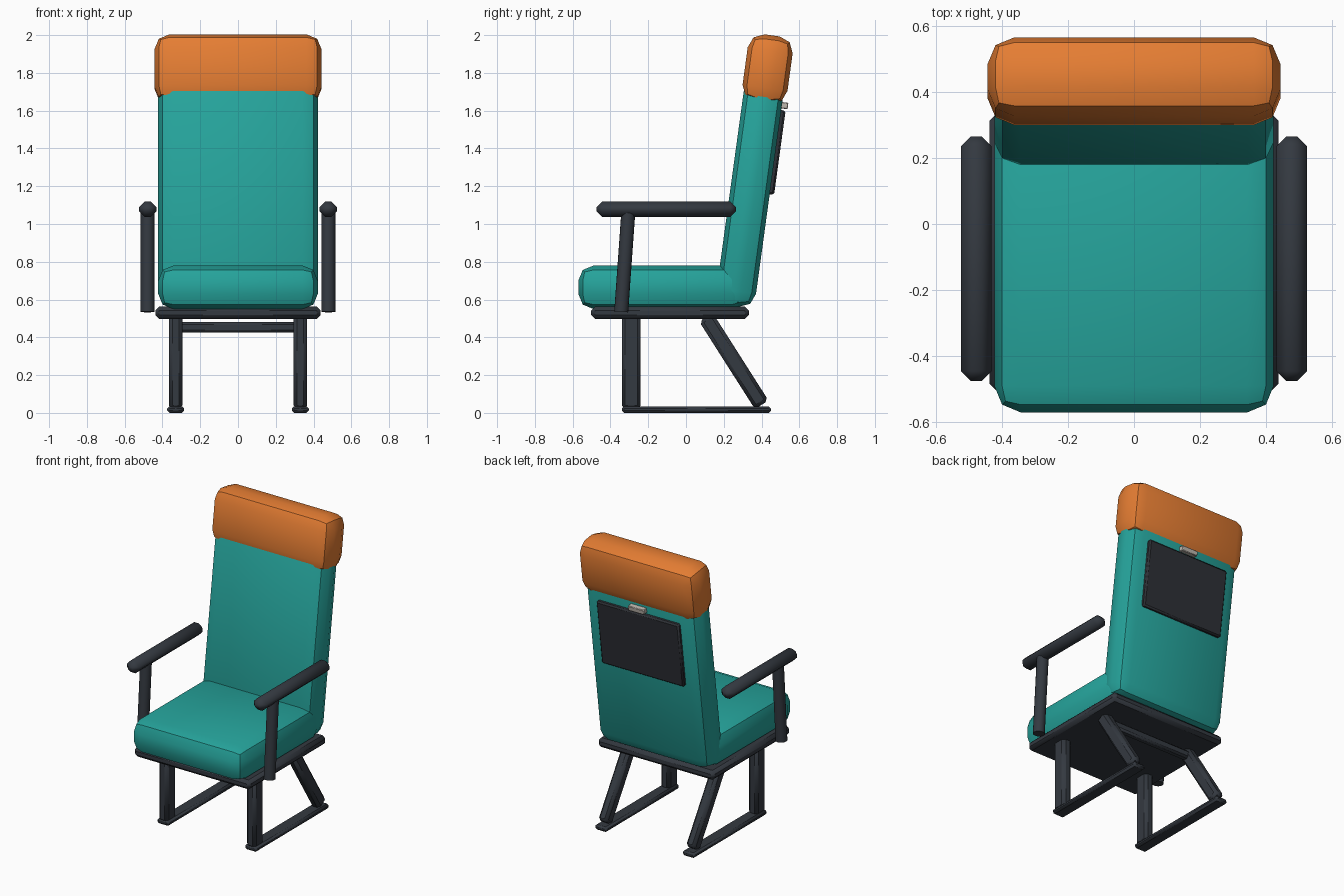
import bpy, math
from mathutils import Vector

if "Cube" in bpy.data.objects:
    bpy.data.objects.remove(bpy.data.objects["Cube"])


def material(name, rgb):
    m = bpy.data.materials.new(name)
    m.diffuse_color = (*rgb, 1)
    m.use_nodes = True
    m.node_tree.nodes["Principled BSDF"].inputs["Base Color"].default_value = m.diffuse_color
    return m


TEAL = material("teal fabric", (0.019, 0.372, 0.332))
ORANGE = material("orange fabric", (0.78, 0.205, 0.033))
DARK = material("dark metal", (0.034, 0.041, 0.052))
PANEL = material("black panel", (0.027, 0.030, 0.037))
LATCH = material("light grey", (0.52, 0.48, 0.43))
LEAN = math.radians(-7.8)


def finish(name, mat, angle=40):
    ob = bpy.context.object
    ob.name = name
    ob.data.materials.append(mat)
    bpy.ops.object.shade_smooth_by_angle(angle=math.radians(angle))
    return ob


def box(name, loc, size, mat, bevel=0.0, segments=1, tilt=0.0, angle=40):
    """Box with rounded edges, tilted about x."""
    bpy.ops.mesh.primitive_cube_add(size=1, location=loc, rotation=(tilt, 0, 0))
    ob = bpy.context.object
    ob.scale = size
    bpy.ops.object.transform_apply(location=False, rotation=False, scale=True)
    if bevel:
        mod = ob.modifiers.new("bevel", 'BEVEL')
        mod.width, mod.segments = bevel, segments
        bpy.ops.object.modifier_apply(modifier=mod.name)
    return finish(name, mat, angle)


def rod(name, a, b, radius, mat, sides=16):
    """Cylinder between two points."""
    a, b = Vector(a), Vector(b)
    d = b - a
    bpy.ops.mesh.primitive_cylinder_add(vertices=sides, radius=radius, depth=d.length,
                                        location=(a + b) / 2)
    bpy.context.object.rotation_euler = d.to_track_quat('Z', 'Y').to_euler()
    return finish(name, mat)


# Upholstery
box("seat_cushion", (0, -0.125, 0.665), (0.845, 0.89, 0.23), TEAL, 0.08, 2)
box("backrest", (0, 0.338, 1.165), (0.845, 0.21, 1.21), TEAL, 0.08, 2, LEAN)
box("headrest", (0, 0.432, 1.82), (0.885, 0.24, 0.36), ORANGE, 0.08, 2, LEAN)

# Rear panel and its latch
box("back_panel", (0, 0.476, 1.38), (0.62, 0.042, 0.45), PANEL, 0.01, 1, LEAN)
box("panel_latch", (0, 0.520, 1.627), (0.12, 0.04, 0.034), LATCH, 0.004, 1, LEAN)

# Seat frame and cross bar
box("seat_frame", (0, -0.085, 0.53), (0.875, 0.835, 0.064), DARK, 0.02, 1)
box("cross_bar", (0, 0.142, 0.453), (0.64, 0.05, 0.055), DARK, 0.012, 1)

# Mirrored legs, runners and arms
for side, s in (("left", -1), ("right", 1)):
    x = s * 0.33
    box(f"{side}_runner", (x, 0.055, 0.0175), (0.09, 0.79, 0.035), DARK, 0.012, 1)
    box(f"{side}_front_leg", (x, -0.29, 0.27), (0.07, 0.10, 0.50), DARK, 0.018, 1)
    box(f"{side}_rear_leg", (x, 0.253, 0.275), (0.07, 0.085, 0.55), DARK, 0.018, 1,
        math.radians(32.5))
    rod(f"{side}_arm_post", (s * 0.478, -0.343, 0.535), (s * 0.478, -0.305, 1.07), 0.037, DARK)
    box(f"{side}_armrest", (s * 0.477, -0.105, 1.078), (0.093, 0.74, 0.08), DARK, 0.03, 1,
        angle=50)
